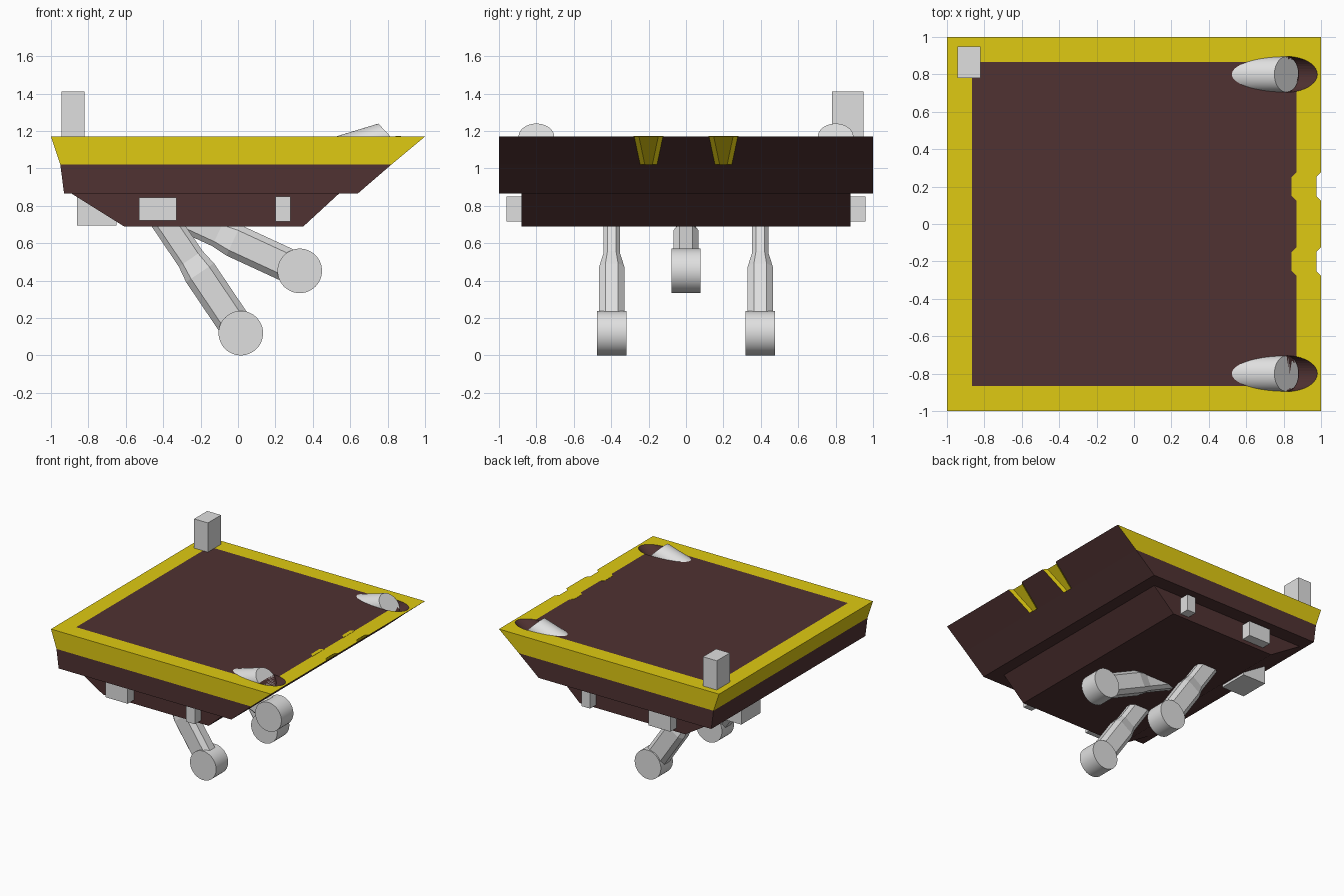
import bpy, bmesh
from math import cos, sin, pi, radians
from mathutils import Vector

if "Cube" in bpy.data.objects:
    bpy.data.objects.remove(bpy.data.objects["Cube"])


def material(name, rgb):
    m = bpy.data.materials.new(name)
    m.use_nodes = True
    color = (*rgb, 1)
    m.diffuse_color = color
    m.node_tree.nodes["Principled BSDF"].inputs["Base Color"].default_value = color
    return m


BROWN = material("dark brown", (0.08, 0.032, 0.032))
YELLOW = material("yellow", (0.74, 0.59, 0.006))
GREY = material("light grey", (0.74, 0.74, 0.74))


def finish(name, bm, mats, smooth=False):
    bmesh.ops.recalc_face_normals(bm, faces=bm.faces)
    me = bpy.data.meshes.new(name)
    bm.to_mesh(me)
    bm.free()
    for m in mats:
        me.materials.append(m)
    ob = bpy.data.objects.new(name, me)
    bpy.context.collection.objects.link(ob)
    if smooth:
        bpy.ops.object.select_all(action='DESELECT')
        ob.select_set(True)
        bpy.context.view_layer.objects.active = ob
        bpy.ops.object.shade_smooth_by_angle(angle=radians(35))
    return ob


def loft(name, rings, mat, smooth=False):
    """Closed solid through rings of equal point count."""
    bm = bmesh.new()
    loops = [[bm.verts.new(p) for p in r] for r in rings]
    n = len(loops[0])
    for a, b in zip(loops, loops[1:]):
        for i in range(n):
            j = (i + 1) % n
            bm.faces.new((a[i], a[j], b[j], b[i]))
    bm.faces.new(loops[0])
    bm.faces.new(loops[-1])
    return finish(name, bm, [mat], smooth)


def rect(x0, x1, y0, y1, z):
    return [(x0, y0, z), (x1, y0, z), (x1, y1, z), (x0, y1, z)]


def box(name, x0, x1, y0, y1, z0, z1, mat=GREY):
    return loft(name, [rect(x0, x1, y0, y1, z) for z in (z0, z1)], mat)


def cut(target, cutter):
    mod = target.modifiers.new("cut", 'BOOLEAN')
    mod.object = cutter
    mod.solver = 'EXACT'
    mod.material_mode = 'TRANSFER'
    bpy.context.view_layer.objects.active = target
    bpy.ops.object.modifier_apply(modifier=mod.name)
    bpy.data.objects.remove(cutter)


# Upper hull: stacked rectangles with an inset deck inside the yellow rim
hull = loft("upper_hull", [rect(-0.93, 0.64, -1, 1, 0.865),
                           rect(-0.95, 0.82, -1, 1, 1.02),
                           rect(-1, 1, -1, 1, 1.17),
                           rect(-0.865, 0.87, -0.865, 0.865, 1.17)], BROWN)
hull.data.materials.append(YELLOW)
for f in hull.data.polygons:
    on_top = f.normal.z > 0.9
    deck = on_top and abs(f.center.x) < 0.1 and abs(f.center.y) < 0.1
    if f.center.z > 1.05 and not deck and (on_top or f.normal.x < 0.3):
        f.material_index = 1

# Yellow notches in the overhanging end, with rim tabs behind them
for s in (-1, 1):
    y = 0.2 * s
    rings = []
    for x, z, h in ((1.036, 1.2, 0.083), (0.82, 1.02, 0.045)):
        a, b = h - 0.025, h + 0.025
        rings.append([(x - 0.025, y - a, z), (x + 0.025, y - b, z),
                      (x + 0.025, y + b, z), (x - 0.025, y + a, z)])
    cut(hull, loft("notch_cutter", rings, YELLOW))
    loft("rim_tab", [[(0.842, y - 0.05, z), (0.872, y - 0.08, z),
                      (0.872, y + 0.08, z), (0.842, y + 0.05, z)]
                     for z in (1.168, 1.172)], YELLOW)


# Nozzles: slanted discs extruded back into the deck, facing scooped recesses
def disc(y, r, shift):
    u = Vector((-0.68, 0, 0.73))
    c = Vector((0.815, y, 1.17)) + Vector(shift)
    return [c + r * (cos(a) * u + sin(a) * Vector((0, 1, 0)))
            for a in (2 * pi * i / 40 for i in range(40))]


for y in (-0.8, 0.8):
    cut(hull, loft("recess_cutter", [disc(y, 0.096, (0, 0, 0)),
                                     disc(y, 0.096, (0.3, 0, 0.21))], BROWN))
    loft("nozzle", [disc(y, 0.095, (0, 0, 0)),
                    disc(y, 0.095, (-0.45, 0, -0.137))], GREY, True)

# Lower hull
loft("lower_hull", [rect(-0.61, 0.35, -0.88, 0.88, 0.69),
                    rect(-0.89, 0.54, -0.88, 0.88, 0.865)], BROWN)

# Deck post, end box and side boxes
box("deck_post", -0.945, -0.82, 0.78, 0.95, 1.16, 1.41)
box("end_box", -0.86, -0.65, 0.26, 0.51, 0.695, 0.863)
for s in (-1, 1):
    y0, y1 = sorted((s * 0.87, s * 0.96))
    box("side_box_wide", -0.53, -0.33, y0, y1, 0.72, 0.845)
    box("side_box_narrow", 0.2, 0.28, y0, y1, 0.715, 0.85)


# Landing legs: chamfered struts, each with a broad round foot
def leg(x, y, z, dx, dz):
    d = Vector((dx, 0, dz)).normalized()
    n = Vector((d.z, 0, -d.x))
    foot = Vector((x, y, z))
    rings = []
    for t, a, b in ((0, 0.09, 0.067), (0.39, 0.09, 0.067),
                    (0.48, 0.076, 0.045), (0.76, 0.076, 0.045)):
        pts = [(a, -b / 2), (a, b / 2), (a * 0.65, b), (-a * 0.65, b),
               (-a, b / 2), (-a, -b / 2), (-a * 0.65, -b), (a * 0.65, -b)]
        rings.append([foot + d * t + n * p + Vector((0, q, 0)) for p, q in pts])
    loft("leg_strut", rings, GREY)
    r = 0.119
    loft("leg_foot", [[(x + r * cos(a), y + w, z + r * sin(a))
                       for a in (2 * pi * i / 48 for i in range(48))]
                      for w in (-0.078, 0.078)], GREY, True)


for y in (-0.397, 0.397):
    leg(0.015, y, 0.119, -0.56, 0.83)
leg(0.33, 0, 0.452, -0.91, 0.42)
